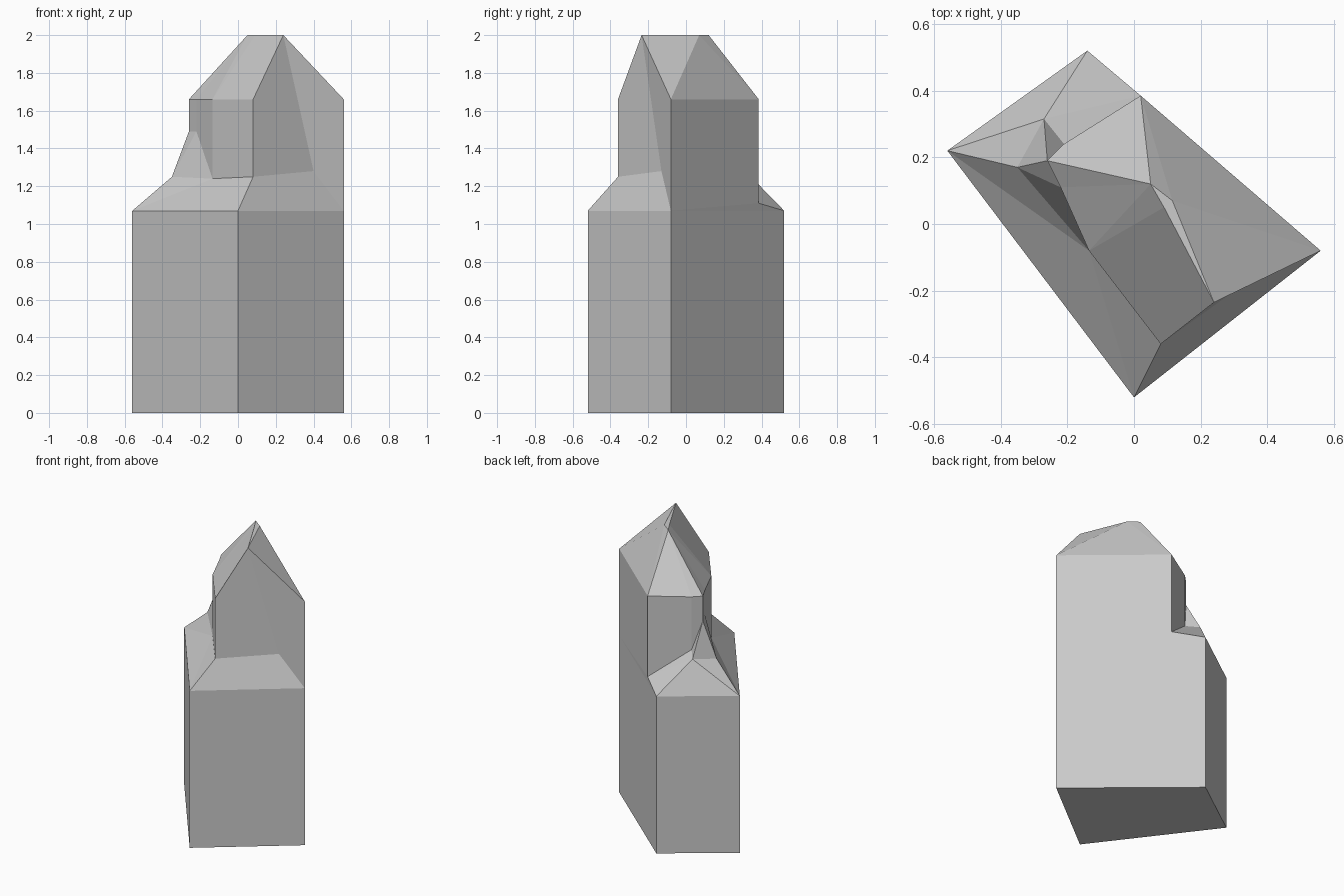
import bpy, bmesh

if "Cube" in bpy.data.objects:
    bpy.data.objects.remove(bpy.data.objects["Cube"])

bm = bmesh.new()
EAVE, TOP, WALL = 1.66, 2.0, 1.07


def ring(plan, heights):
    """Vertices over plan points; heights is one z or one per point."""
    if not isinstance(heights, (list, tuple)):
        heights = [heights] * len(plan)
    return [bm.verts.new((x, y, z)) for (x, y), z in zip(plan, heights)]


def face(*v):
    bm.faces.new(v)


def walls(low, high):
    for i in range(len(low)):
        j = (i + 1) % len(low)
        face(low[i], low[j], high[j], high[i])


# lower body: four-sided prism
foot = [(0, -.52), (.56, -.08), (-.14, .52), (-.56, .22)]
base = ring(foot, 0)
body = ring(foot, WALL)
face(*reversed(base))
walls(base, body)
a, b, c, d = body

# upper tower: eave outline, ridge end and the wall feet below them
plan = [(.08, -.36), (.24, -.235), (.56, -.08), (.02, .385),
        (-.21, .24), (-.26, .19), (-.22, .11), (-.135, -.08)]
high = ring(plan, [EAVE, TOP] + [EAVE] * 6)
s, g, br, e, k, w, v, t = high
feet = ring([plan[0], (.40, -.13)] + plan[3:],
            [1.25, 1.28, 1.11, 1.30, 1.49, 1.49, 1.24])
feet.insert(2, b)
walls(feet, high)
s0, p0, _, e0, k0, w0, v0, t0 = feet

# sloping shoulders between lower body and tower
x, y = ring([(-.35, .17), (-.27, .315)], [1.25, 1.28])
for f in [(a, b, p0, s0), (b, c, e0), (d, a, t0), (a, s0, t0),
          (d, t0, x), (x, t0, v0), (x, v0, w0), (d, x, y), (c, d, y),
          (c, y, e0), (y, x, w0), (y, w0, k0), (y, k0, e0)]:
    face(*f)

# faceted roof with a narrow flat top
u, h1, h2 = ring([(.09, .05), (.05, .12), (.115, .07)], TOP)
for f in [(s, g, u, t), (g, h2, u), (g, br, h2), (br, e, h2), (e, h1, h2),
          (e, k, h1), (k, w, h1), (w, v, h1), (v, t, h1), (t, u, h1),
          (u, h2, h1)]:
    face(*f)

bmesh.ops.recalc_face_normals(bm, faces=bm.faces)
mesh = bpy.data.meshes.new("tower_building")
bm.to_mesh(mesh)
bm.free()
bpy.context.collection.objects.link(bpy.data.objects.new("tower_building", mesh))
